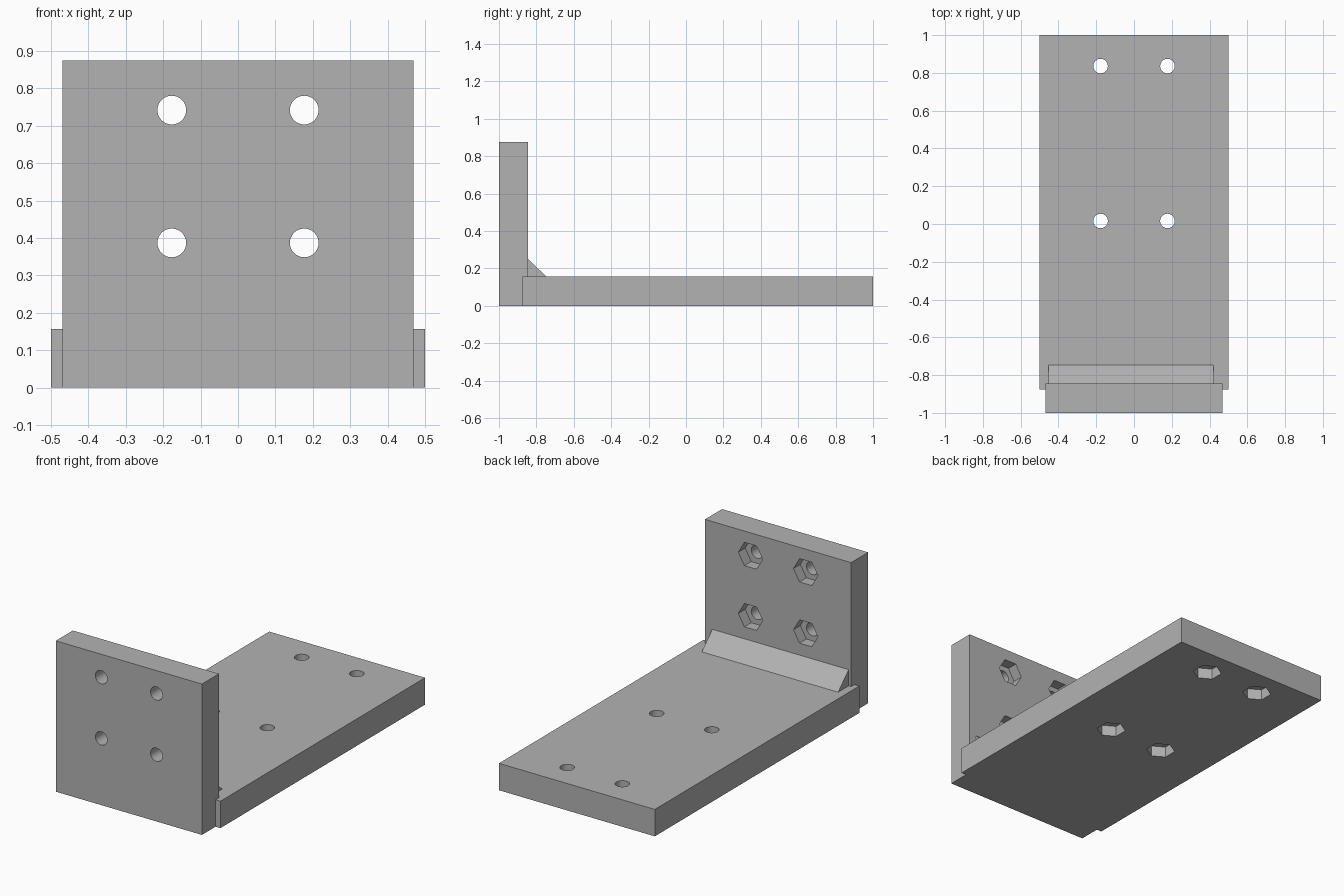
import bpy, bmesh, math
from mathutils import Matrix

cube = bpy.data.objects.get("Cube")
if cube:
    bpy.data.objects.remove(cube, do_unlink=True)

grey = bpy.data.materials.new("plain_grey")
grey.use_nodes = True
grey.diffuse_color = (0.45, 0.45, 0.45, 1)
grey.node_tree.nodes["Principled BSDF"].inputs["Base Color"].default_value = (0.45, 0.45, 0.45, 1)

MM = 1 / 32          # one millimetre in scene units
THICK = 5 * MM
BACK = -1 + THICK    # rear face of the upright plate


def add_object(name, bm):
    bmesh.ops.recalc_face_normals(bm, faces=bm.faces)
    mesh = bpy.data.meshes.new(name)
    bm.to_mesh(mesh)
    bm.free()
    mesh.materials.append(grey)
    obj = bpy.data.objects.new(name, mesh)
    bpy.context.collection.objects.link(obj)
    return obj


def prism(name, profile, x0, x1):
    """Extrude a (y, z) profile along x."""
    bm = bmesh.new()
    face = bm.faces.new([bm.verts.new((x0, y, z)) for y, z in profile])
    ext = bmesh.ops.extrude_face_region(bm, geom=[face])
    moved = [v for v in ext["geom"] if isinstance(v, bmesh.types.BMVert)]
    bmesh.ops.translate(bm, verts=moved, vec=(x1 - x0, 0, 0))
    return add_object(name, bm)


def plate(name, half_width, y0, y1, height):
    return prism(name, [(y0, 0), (y1, 0), (y1, height), (y0, height)], -half_width, half_width)


def cylinder(name, sides, radius, depth, matrix):
    bm = bmesh.new()
    bmesh.ops.create_cone(bm, cap_ends=True, segments=sides, radius1=radius,
                          radius2=radius, depth=depth, matrix=matrix)
    return add_object(name, bm)


def combine(target, tool, operation):
    """Apply a boolean and discard the tool."""
    tool.hide_render = True
    mod = target.modifiers.new(tool.name, "BOOLEAN")
    mod.operation = operation
    mod.solver = "EXACT"
    mod.object = tool
    bpy.context.view_layer.objects.active = target
    bpy.ops.object.modifier_apply(modifier=mod.name)
    bpy.data.objects.remove(tool, do_unlink=True)


# Base plate, upright plate and corner fillet, merged into one solid
bracket = plate("angle_bracket", 0.5, -0.875, 1, THICK)
combine(bracket, plate("upright_plate", 15 * MM, -1, BACK, 28 * MM), "UNION")
sunk = 0.02
top = THICK + 3 * MM
toe = BACK + 3.1 * MM
fillet = prism("corner_fillet", [(BACK - sunk, THICK - sunk), (toe, THICK - sunk), (toe, THICK),
                                 (BACK, top), (BACK - sunk, top)], -14.5 * MM, 13.5 * MM)
combine(bracket, fillet, "UNION")

# Bolt holes with hexagonal nut pockets, sunk to two millimetres
HOLE, NUT, POCKET = 1.23 * MM, 2.5 * MM, 2 * MM
upright_turn = Matrix.Rotation(math.pi / 2, 4, "X")
hex_turn = Matrix.Rotation(math.pi / 6, 4, "Z")
for x in (-0.177, 0.177):
    for z in (0.387, 0.742):
        through = Matrix.Translation((x, -1 + THICK / 2, z)) @ upright_turn
        nut = Matrix.Translation((x, BACK, z)) @ upright_turn @ hex_turn
        combine(bracket, cylinder("upright_hole", 32, HOLE, 0.3, through), "DIFFERENCE")
        combine(bracket, cylinder("upright_nut_pocket", 6, NUT, 2 * POCKET, nut), "DIFFERENCE")
    for y in (0.016, 0.836):
        through = Matrix.Translation((x, y, THICK / 2))
        nut = Matrix.Translation((x, y, 0))
        combine(bracket, cylinder("base_hole", 32, HOLE, 0.3, through), "DIFFERENCE")
        combine(bracket, cylinder("base_nut_pocket", 6, NUT, 2 * POCKET, nut), "DIFFERENCE")

# Smooth hole walls, sharp edges elsewhere
bpy.ops.object.select_all(action="DESELECT")
bracket.select_set(True)
bpy.context.view_layer.objects.active = bracket
bpy.ops.object.shade_smooth_by_angle(angle=math.radians(30))
